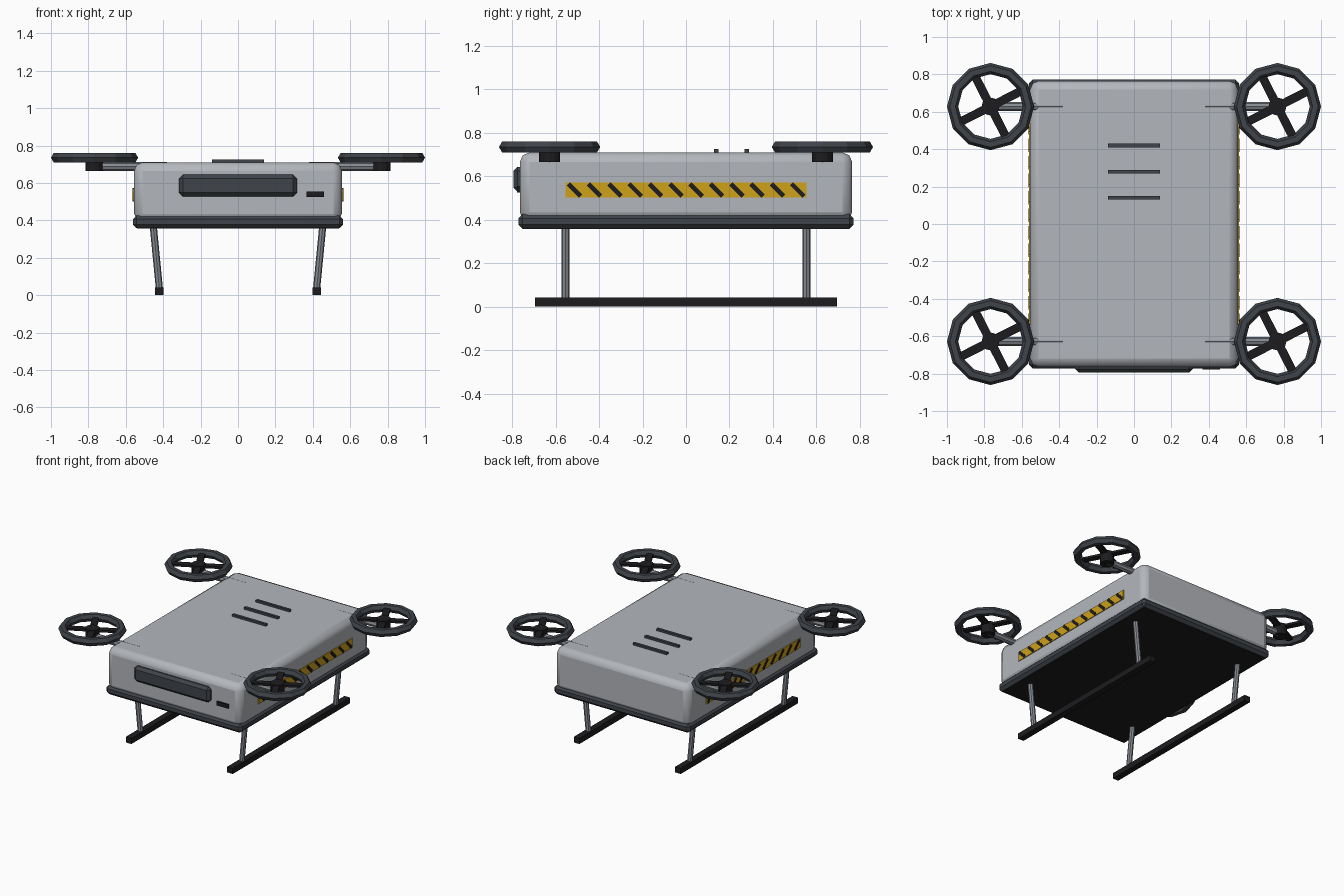
import bpy, math
from mathutils import Vector

if "Cube" in bpy.data.objects:
    bpy.data.objects.remove(bpy.data.objects["Cube"])


def material(name, rgb):
    m = bpy.data.materials.new(name)
    m.diffuse_color = (*rgb, 1)
    m.use_nodes = True
    m.node_tree.nodes["Principled BSDF"].inputs["Base Color"].default_value = m.diffuse_color
    return m


SHELL = material("shell_grey", (0.45, 0.47, 0.50))
SLATE = material("slate", (0.05, 0.057, 0.068))
BLACK = material("black", (0.012, 0.012, 0.014))
STEEL = material("steel", (0.24, 0.26, 0.29))
YELLOW = material("hazard_yellow", (0.62, 0.36, 0.01))


def box(name, centre, size, mat, bevel=0, segments=1, rot=(0, 0, 0)):
    bpy.ops.mesh.primitive_cube_add(size=1, location=centre, rotation=rot)
    o = bpy.context.object
    o.name = name
    o.scale = size
    bpy.ops.object.transform_apply(location=False, rotation=False, scale=True)
    o.data.materials.append(mat)
    if bevel:
        b = o.modifiers.new("bevel", 'BEVEL')
        b.width, b.segments = bevel, segments
    return o


def rod(name, a, b, radius, mat, sides=8):
    a, b = Vector(a), Vector(b)
    d = b - a
    bpy.ops.mesh.primitive_cylinder_add(vertices=sides, radius=radius, depth=d.length, location=(a + b) / 2)
    o = bpy.context.object
    o.name = name
    o.rotation_euler = d.to_track_quat('Z', 'Y').to_euler()
    o.data.materials.append(mat)
    return o


# Hull and dark base tray
box("hull", (0, 0, 0.55), (1.11, 1.53, 0.32), SHELL, 0.045, 2)
bpy.ops.object.shade_smooth_by_angle(angle=math.radians(50))
box("base_tray", (0, 0, 0.392), (1.124, 1.544, 0.068), SLATE, 0.02)
box("belly_plate", (0, 0, 0.365), (1.08, 1.50, 0.017), BLACK)

# Front sensor window and port
box("front_window", (0, -0.77, 0.586), (0.63, 0.05, 0.116), SLATE, 0.02)
box("front_port", (0.413, -0.766, 0.54), (0.096, 0.022, 0.03), BLACK)

# Roof vents
for y in (0.14, 0.28, 0.42):
    box("roof_vent", (0, y, 0.716), (0.28, 0.02, 0.02), SLATE)

for sx in (-1, 1):
    # Hazard strip with diagonal slashes
    box("hazard_strip", (sx * 0.555, 0, 0.537), (0.012, 1.108, 0.069), YELLOW)
    for i in range(12):
        box("hazard_slash", (sx * 0.558, -0.514 + i * 0.0935, 0.537), (0.012, 0.08, 0.021), BLACK,
            rot=(math.radians(-45), 0, 0))
    # Landing skid
    box("skid", (sx * 0.42, 0, 0.021), (0.046, 1.39, 0.042), BLACK)

    for sy in (-1, 1):
        # Leaning skid strut
        rod("skid_strut", (sx * 0.42, sy * 0.555, 0.03), (sx * 0.454, sy * 0.555, 0.38), 0.019, STEEL)
        # Rotor arm, motor, blades and guard ring
        x, y = sx * 0.767, sy * 0.628
        rod("rotor_arm", (sx * 0.38, y, 0.688), (x, y, 0.688), 0.024, STEEL)
        rod("rotor_motor", (x, y, 0.665), (x, y, 0.748), 0.048, BLACK, 12)
        for k in (0, 90):
            box("rotor_blade", (x, y, 0.735), (0.37, 0.046, 0.016), BLACK, rot=(0, 0, math.radians(27 + k)))
        bpy.ops.mesh.primitive_torus_add(location=(x, y, 0.735), major_segments=12, minor_segments=6,
                                         major_radius=0.203, minor_radius=0.03)
        ring = bpy.context.object
        ring.name = "rotor_guard"
        ring.data.materials.append(SLATE)
        for p in ring.data.polygons:
            p.use_smooth = False
